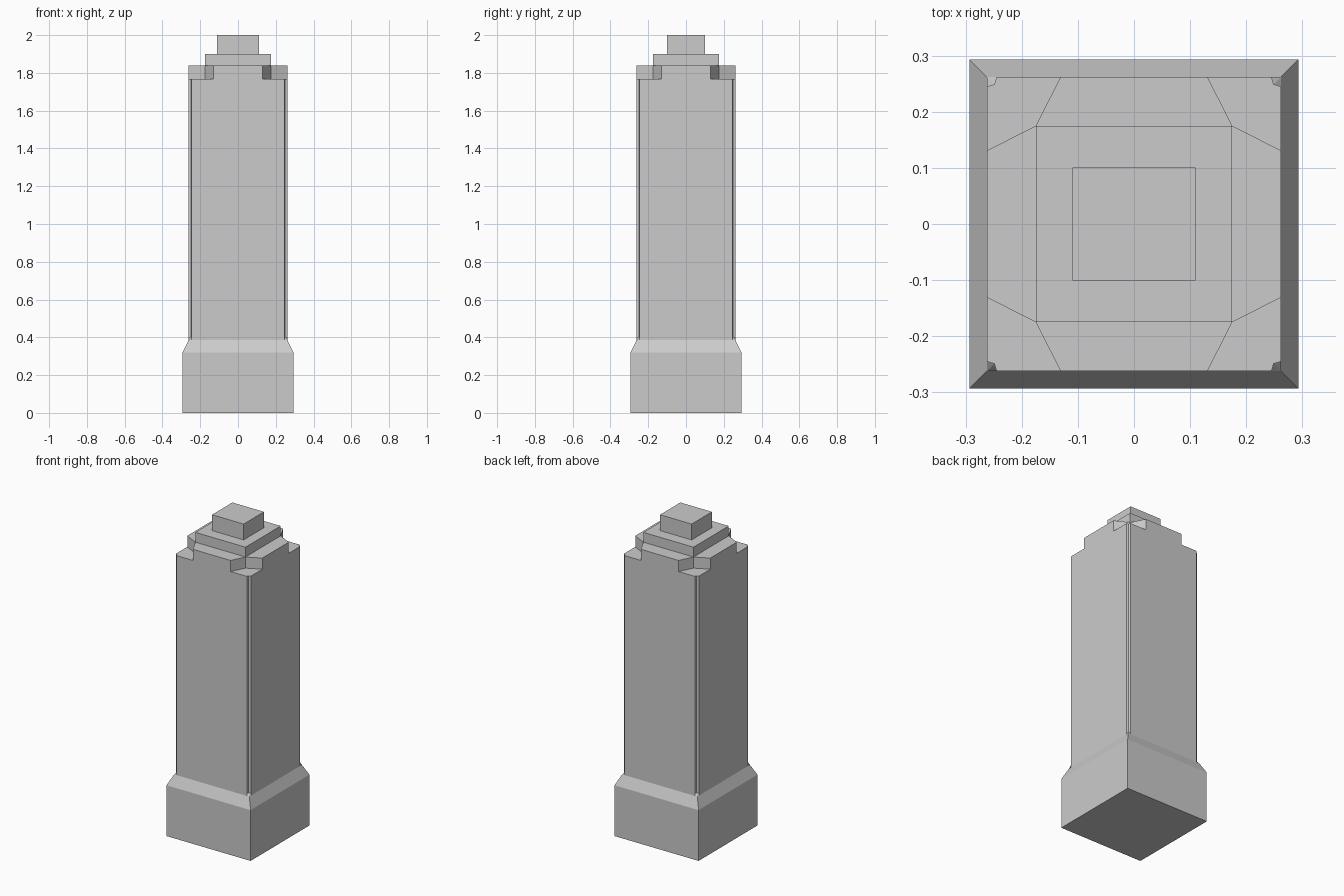
import bpy, bmesh

if "Cube" in bpy.data.objects:
    bpy.data.objects.remove(bpy.data.objects["Cube"])


def loft(name, rings, bottom=False):
    """Skin a stack of (outline, z) rings; the top is closed, the bottom on request."""
    bm = bmesh.new()
    loops = [[bm.verts.new((x, y, z)) for x, y in pts] for pts, z in rings]
    for lo, hi in zip(loops, loops[1:]):
        n = len(lo)
        for i in range(n):
            j = (i + 1) % n
            bm.faces.new((lo[i], lo[j], hi[j], hi[i]))
    bm.faces.new(loops[-1])
    if bottom:
        bm.faces.new(loops[0][::-1])
    bmesh.ops.recalc_face_normals(bm, faces=bm.faces)
    mesh = bpy.data.meshes.new(name)
    bm.to_mesh(mesh)
    bm.free()
    obj = bpy.data.objects.new(name, mesh)
    bpy.context.collection.objects.link(obj)
    return obj


def rect(hx, hy):
    return [(hx, -hy), (hx, hy), (-hx, hy), (-hx, -hy)]


def four_corners(corner):
    """Rotate one corner's points around the four quadrants."""
    out = []
    for c, s in ((1, 0), (0, 1), (-1, 0), (0, -1)):
        out += [(c * x - s * y, s * x + c * y) for x, y in corner]
    return out


W = 0.262   # half width of the shaft
E = 0.245   # where the corner groove starts

# Plinth with sloped shoulder
loft("plinth", [(rect(0.293, 0.293), 0), (rect(0.293, 0.293), 0.32),
                (rect(W, W), 0.385)], bottom=True)

# Shaft with shallow grooved corners that run out at the foot
full = four_corners([(W, E), (W, W), (E, W)])
grooved = four_corners([(W, E), (0.249, 0.249), (E, W)])
loft("shaft", [(full, 0.385), (grooved, 0.40), (grooved, 1.768)])

# Cross-shaped setback with splayed corner cuts
cross = four_corners([(W, 0.131), (0.175, 0.175), (0.131, W)])
loft("cross_setback", [(cross, 1.768), (cross, 1.838)])

# Stepped crown
loft("crown_tier", [(rect(0.175, 0.175), 1.838), (rect(0.175, 0.175), 1.90)])
loft("crown_block", [(rect(0.11, 0.101), 1.90), (rect(0.11, 0.101), 2.0)])
